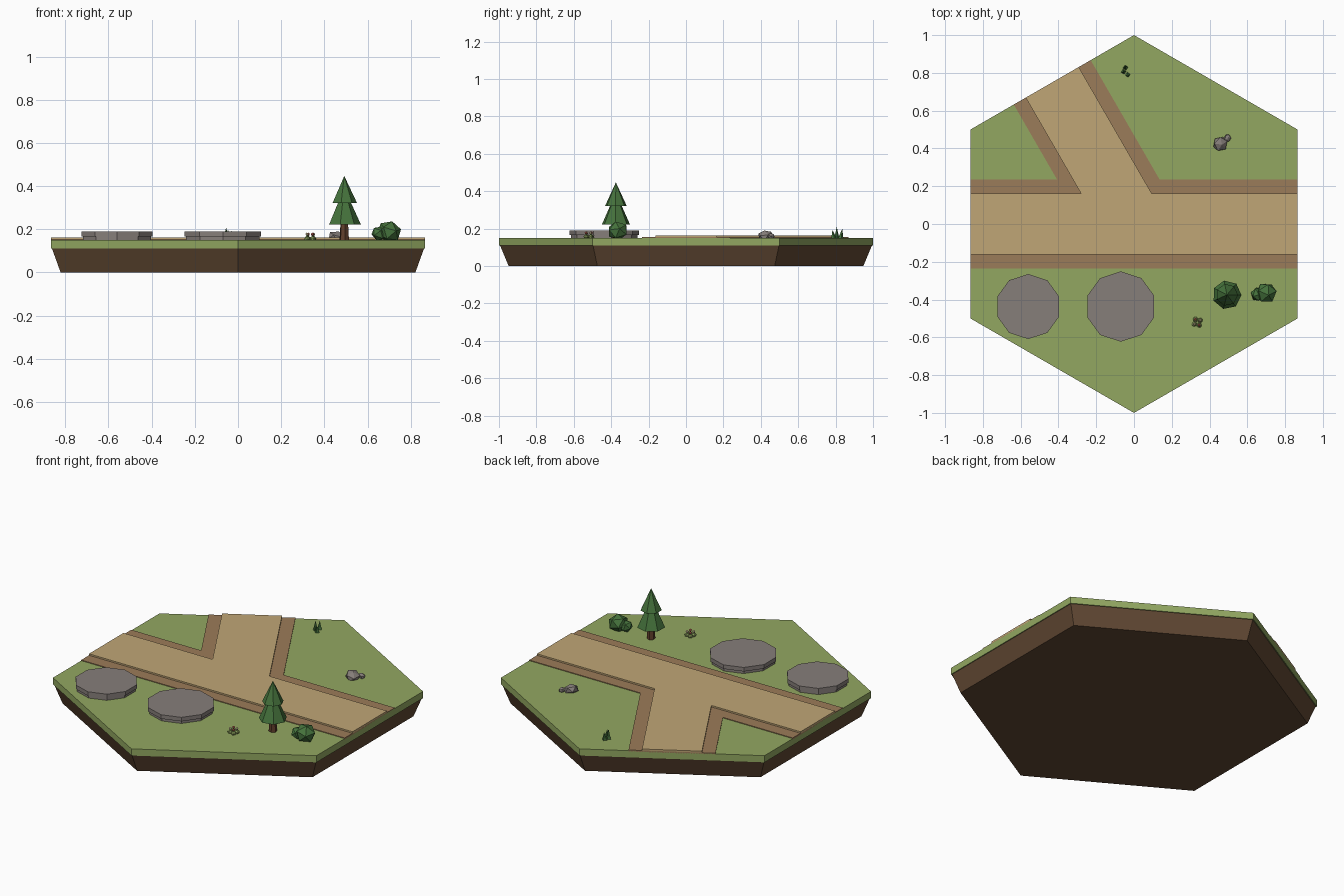
import bpy, bmesh
from math import sin, cos, pi, sqrt
from mathutils import Matrix, Vector

if "Cube" in bpy.data.objects:
    bpy.data.objects.remove(bpy.data.objects["Cube"])


def material(name, rgb):
    m = bpy.data.materials.new(name)
    m.diffuse_color = (*rgb, 1)
    m.use_nodes = True
    m.node_tree.nodes["Principled BSDF"].inputs["Base Color"].default_value = m.diffuse_color
    return m


GRASS = material("grass", (0.29, 0.39, 0.12))
DIRT = material("dirt", (0.12, 0.065, 0.033))
SAND = material("sand", (0.53, 0.38, 0.18))
EDGE = material("road_edge", (0.33, 0.20, 0.10))
STONE = material("stone", (0.24, 0.21, 0.195))
LEAF = material("leaf", (0.06, 0.17, 0.045))
BARK = material("bark", (0.12, 0.05, 0.025))
PINK = material("petal_red", (0.7, 0.15, 0.12))
CREAM = material("petal_cream", (0.8, 0.65, 0.4))


def finish(bm, name, mat):
    bmesh.ops.recalc_face_normals(bm, faces=bm.faces)
    me = bpy.data.meshes.new(name)
    bm.to_mesh(me)
    bm.free()
    me.materials.append(mat)
    ob = bpy.data.objects.new(name, me)
    bpy.context.collection.objects.link(ob)
    return ob


def prism(name, outline, z0, z1, mat, bottom_scale=1.0):
    """Closed slab from a flat outline, optionally tapered at the bottom."""
    bm = bmesh.new()
    low = [bm.verts.new((x * bottom_scale, y * bottom_scale, z0)) for x, y in outline]
    top = [bm.verts.new((x, y, z1)) for x, y in outline]
    bm.faces.new(low[::-1])
    bm.faces.new(top)
    n = len(outline)
    for i in range(n):
        j = (i + 1) % n
        bm.faces.new((low[i], low[j], top[j], top[i]))
    return finish(bm, name, mat)


def ngon(n, r, start=pi / 2, cx=0, cy=0):
    return [(cx + r * cos(start + 2 * pi * i / n), cy + r * sin(start + 2 * pi * i / n))
            for i in range(n)]


def cone(name, loc, r1, r2, h, n, mat, tilt=(0, 0)):
    bm = bmesh.new()
    bmesh.ops.create_cone(bm, cap_ends=True, segments=n, radius1=r1, radius2=r2, depth=h,
                          matrix=Matrix.Translation((0, 0, h / 2)))
    ob = finish(bm, name, mat)
    ob.location = loc
    ob.rotation_euler = (*tilt, 0.2)
    return ob


def blob(name, loc, r, mat, squash=1.0, turn=0.0):
    bm = bmesh.new()
    bmesh.ops.create_icosphere(bm, subdivisions=1, radius=r)
    ob = finish(bm, name, mat)
    ob.location = loc
    ob.scale = (1, 1, squash)
    ob.rotation_euler = (0.3, 0.2, turn)
    return ob


# hexagonal ground tile
prism("soil", ngon(6, 0.995), 0, 0.112, DIRT, 0.953)
prism("turf", ngon(6, 1.0), 0.11, 0.15, GRASS)


# forked road outline for a given half width
def fork(w):
    s = sqrt(3) / 2
    return [(-s, -w), (s, -w), (s, w), (w / sqrt(3), w),
            (-s / 2 + s * w, 0.75 + w / 2), (-s / 2 - s * w, 0.75 - w / 2),
            (-w * sqrt(3), w), (-s, w)]


prism("road_border", fork(0.235), 0.145, 0.154, EDGE)
prism("road_surface", fork(0.162), 0.15, 0.163, SAND)

# stone pads: a wide slab on a slightly narrower foot
for i, (x, y, r) in enumerate([(-0.56, -0.437, 0.172), (-0.07, -0.437, 0.186)], 1):
    prism(f"pad_foot_{i}", ngon(10, r * 0.96, cx=x, cy=y), 0.148, 0.168, STONE)
    prism(f"pad_slab_{i}", ngon(10, r, cx=x, cy=y), 0.166, 0.19, STONE)

# pine tree
tx, ty = 0.492, -0.375
cone("tree_trunk", (tx, ty, 0.148), 0.023, 0.018, 0.09, 6, BARK)
cone("tree_lower", (tx, ty, 0.222), 0.077, 0.0, 0.17, 7, LEAF)
cone("tree_upper", (tx, ty, 0.322), 0.059, 0.0, 0.125, 7, LEAF)

# bush
blob("bush_large", (0.70, -0.365, 0.189), 0.058, LEAF, 0.88, 0.3)
blob("bush_small", (0.655, -0.372, 0.18), 0.039, LEAF, 0.9, 1.0)

# rocks
blob("rock_large", (0.457, 0.424, 0.162), 0.042, STONE, 0.7, 0.5)
blob("rock_small", (0.495, 0.455, 0.16), 0.021, STONE, 0.75, 1.2)

# grass tuft
for i, (x, y, h, t) in enumerate([(-0.045, 0.828, 0.05, -0.15), (-0.055, 0.806, 0.06, 0.0),
                                  (-0.033, 0.79, 0.045, 0.15)], 1):
    cone(f"grass_blade_{i}", (x, y, 0.149), 0.014, 0.0, h, 4, LEAF, (t, 0))

# flower clump
fx, fy = 0.335, -0.52
for i in range(4):
    a = 0.6 + i * pi / 2
    px, py = fx + 0.018 * cos(a), fy + 0.018 * sin(a)
    blob(f"flower_leaf_{i}", (px, py, 0.157), 0.015, GRASS, 0.8, a)
    blob(f"flower_head_{i}", (px, py, 0.177), 0.008, PINK if i % 2 else CREAM, 1.0, a)
    cone(f"flower_stem_{i}", (px, py, 0.15), 0.003, 0.003, 0.026, 4, LEAF)
